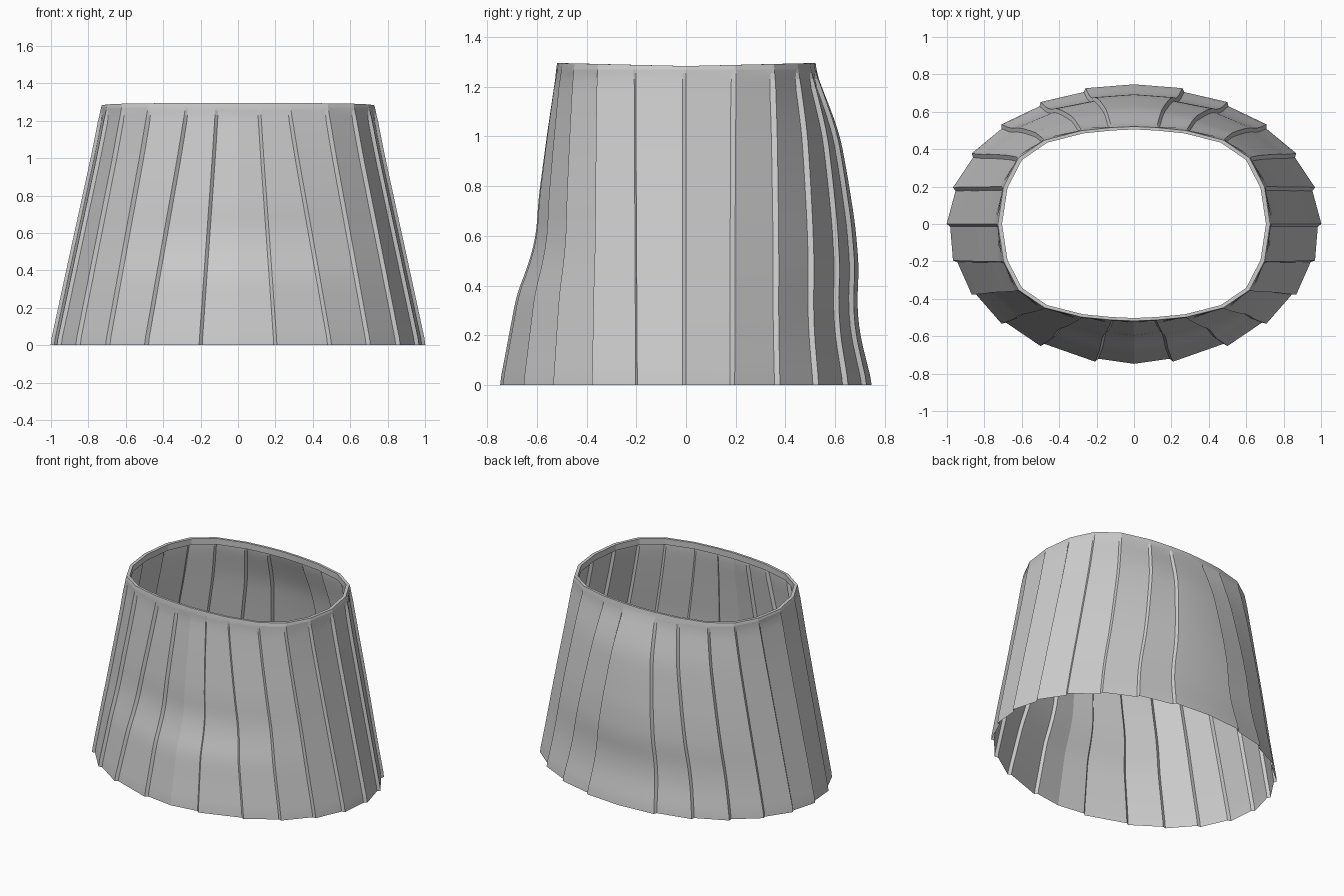
import bpy, bmesh, math
from mathutils import Vector

if "Cube" in bpy.data.objects:
    bpy.data.objects.remove(bpy.data.objects["Cube"])

# Waist outline of one quarter, from side (y = 0) to centre (x = 0)
WAIST = [(.73, 0), (.70, .20), (.62, .355), (.48, .45), (.28, .50), (.12, .515), (0, .52)]
# Depth profiles (z, distance from centre) of the front and back
FRONT = [(0, .75), (.2, .712), (.37, .68), (.48, .635), (.6, .603), (.75, .593), (1.0, .56), (1.27, .52)]
BACK = [(0, .75), (.1, .725), (.2, .70), (.32, .688), (.48, .695), (.65, .68),
        (.85, .648), (1.0, .62), (1.1, .585), (1.2, .545), (1.27, .52)]
SIDE = [(0, 1.0), (.5, .892), (1.0, .783), (1.15, .753), (1.27, .73)]
TOP = 1.27


def sample(profile, z):
    for (z0, v0), (z1, v1) in zip(profile, profile[1:]):
        if z <= z1:
            return v0 + (v1 - v0) * (z - z0) / (z1 - z0)
    return profile[-1][1]


def smooth_sample(profile, z):
    return sum(sample(profile, min(max(z + d, 0), TOP)) for d in (-.04, 0, .04)) / 3


def corner(i, z):
    """Pleat corner i, from -6 (front centre) to 6 (back centre)."""
    k = abs(i)
    a = math.radians(78 if i == -5 else 15 * k)
    bx, by = math.cos(a), .75 * math.sin(a)
    tx, ty = WAIST[k]
    u = (1 - smooth_sample(SIDE, z)) / .27
    v = (.75 - smooth_sample(FRONT if i < 0 else BACK, z)) / .23
    y = by + (ty - by) * v
    return Vector((bx + (tx - bx) * u, -y if i < 0 else y, z))


def ring(z):
    """Half outline with a small outward step at each pleat."""
    fade = min(1, max(0, (TOP - z) / .06))
    pts = [corner(-6, z)]
    for i in range(-5, 6):
        p, q = corner(i, z), corner(i - 1, z)
        back = (q - p).normalized() * .014
        out = Vector((p.x, p.y * 1.6, 0)).normalized()
        pts.append(p + back - out * .012 * fade)
        pts.append(p + out * .005 * fade)
    pts.append(corner(6, z))
    return pts


rows = [ring(z) for z in [TOP * n / 32 for n in range(32)] + [1.255, TOP]]


# Waistband lip: rolls over the top and a short way down inside
def lip(scale, dz):
    return [Vector((p.x * scale, p.y * scale, TOP + dz + .012 * abs(p.y) / .52)) for p in rows[33]]


rows += [lip(.993, .013), lip(.963, .013), lip(.965, -.03)]

bm = bmesh.new()
grid = [[bm.verts.new(p) for p in r] for r in rows]
for a, b in zip(grid, grid[1:]):
    for j in range(len(a) - 1):
        bm.faces.new((a[j], a[j + 1], b[j + 1], b[j]))

# Mirror the half skirt
geom = bm.verts[:] + bm.edges[:] + bm.faces[:]
bmesh.ops.mirror(bm, geom=geom, axis='X', merge_dist=.0005)
bmesh.ops.remove_doubles(bm, verts=bm.verts[:], dist=.0005)
bmesh.ops.recalc_face_normals(bm, faces=bm.faces[:])
if sum(f.normal.dot(Vector((f.calc_center_median().x, f.calc_center_median().y, 0))) for f in bm.faces) < 0:
    bmesh.ops.reverse_faces(bm, faces=bm.faces[:])

mesh = bpy.data.meshes.new("pleated_skirt")
bm.to_mesh(mesh)
bm.free()
skirt = bpy.data.objects.new("pleated_skirt", mesh)
bpy.context.collection.objects.link(skirt)
bpy.context.view_layer.objects.active = skirt
skirt.select_set(True)
bpy.ops.object.shade_smooth_by_angle(angle=math.radians(9))
